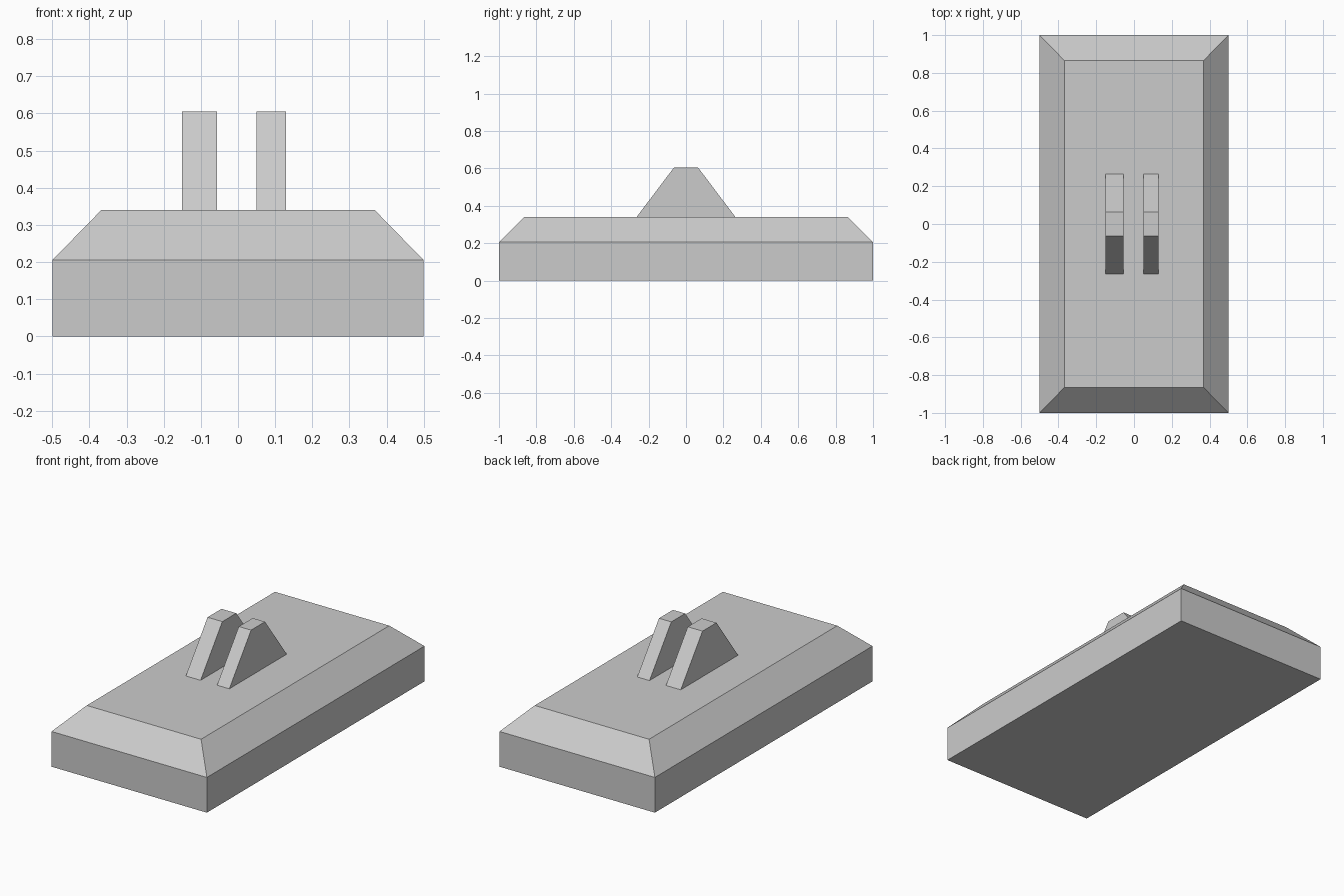
import bpy
import bmesh

cube = bpy.data.objects.get("Cube")
if cube:
    bpy.data.objects.remove(cube, do_unlink=True)

grey = bpy.data.materials.new("light grey")
grey.use_nodes = True
colour = (0.6, 0.6, 0.6, 1)
grey.diffuse_color = colour
grey.node_tree.nodes["Principled BSDF"].inputs["Base Color"].default_value = colour


def stacked_block(name, x_centre, sections):
    """Loft rectangles given as (half width, half depth, height), then cap both ends."""
    bm = bmesh.new()
    rings = []
    for w, d, z in sections:
        corners = ((-w, -d), (w, -d), (w, d), (-w, d))
        rings.append([bm.verts.new((x_centre + x, y, z)) for x, y in corners])
    bm.faces.new(rings[0][::-1])
    bm.faces.new(rings[-1])
    for low, high in zip(rings, rings[1:]):
        for i in range(4):
            j = (i + 1) % 4
            bm.faces.new((low[i], low[j], high[j], high[i]))
    bmesh.ops.recalc_face_normals(bm, faces=bm.faces)
    mesh = bpy.data.meshes.new(name)
    bm.to_mesh(mesh)
    bm.free()
    mesh.materials.append(grey)
    obj = bpy.data.objects.new(name, mesh)
    bpy.context.collection.objects.link(obj)
    return obj


base_top, deck_top, lug_top = 0.205, 0.34, 0.605

# Rectangular slab with a chamfered deck
stacked_block("base", 0, [(0.5, 1, 0), (0.5, 1, base_top), (0.368, 0.865, deck_top)])

# Two upright tapered lugs of slightly different thickness
for name, x0, x1 in (("right_lug", -0.151, -0.056), ("left_lug", 0.05, 0.129)):
    half = (x1 - x0) / 2
    stacked_block(name, (x0 + x1) / 2, [(half, 0.264, deck_top), (half, 0.064, lug_top)])
